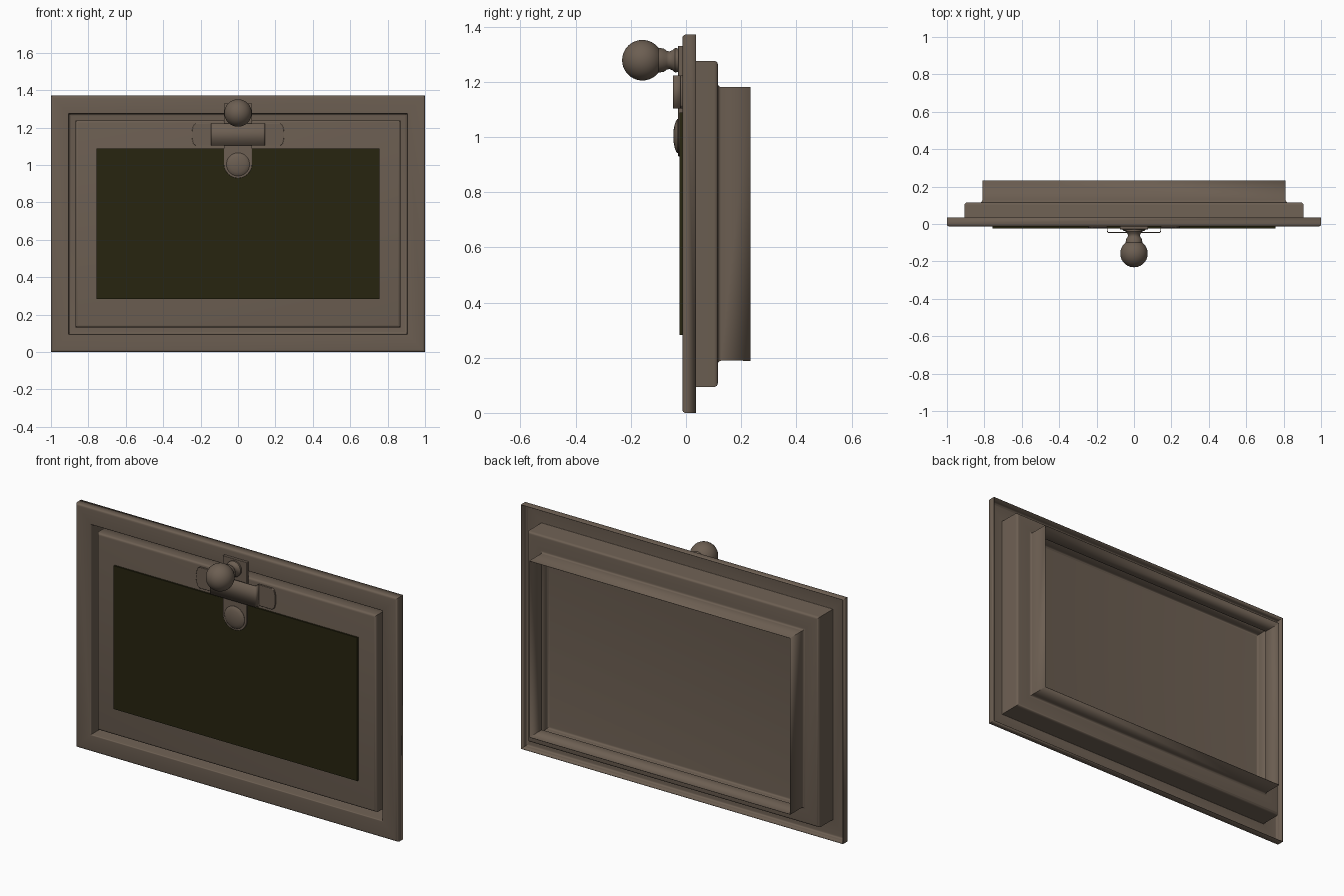
import bpy, bmesh, math

if "Cube" in bpy.data.objects:
    bpy.data.objects.remove(bpy.data.objects["Cube"], do_unlink=True)


def material(name, rgb):
    m = bpy.data.materials.new(name)
    m.use_nodes = True
    m.diffuse_color = (*rgb, 1)
    m.node_tree.nodes["Principled BSDF"].inputs["Base Color"].default_value = (*rgb, 1)
    return m


METAL = material("warm_grey_metal", (0.15, 0.113, 0.084))
GLASS = material("dark_olive_glass", (0.02, 0.018, 0.005))
W, H = 1.0, 1.37          # half width and height of the frame
FRONT = -0.012            # front plane of the frame and door


def finish(name, bm, mat, sheet=0, bevel=0):
    me = bpy.data.meshes.new(name)
    bm.normal_update()
    bm.to_mesh(me)
    bm.free()
    me.materials.append(mat)
    ob = bpy.data.objects.new(name, me)
    bpy.context.collection.objects.link(ob)
    if sheet:
        mod = ob.modifiers.new("Sheet", "SOLIDIFY")
        mod.thickness, mod.offset = sheet, 0
    if bevel:
        mod = ob.modifiers.new("Bevel", "BEVEL")
        mod.width, mod.segments, mod.limit_method = bevel, 2, "ANGLE"
    bpy.ops.object.select_all(action="DESELECT")
    ob.select_set(True)
    bpy.context.view_layer.objects.active = ob
    bpy.ops.object.shade_smooth_by_angle(angle=math.radians(35))
    return ob


def arc(cx, cy, r, start, end, n=4):
    """Points of an arc, angles in degrees."""
    angles = [math.radians(start + (end - start) * i / n) for i in range(n + 1)]
    return [(cx + r * math.cos(a), cy + r * math.sin(a)) for a in angles]


def rect_sweep(name, profile, cap=False):
    """Sweep (inset, y) points around the door outline as bent sheet metal."""
    bm = bmesh.new()
    rings = [[bm.verts.new((sx * (W - i), y, z)) for sx, z in
              ((-1, i), (1, i), (1, H - i), (-1, H - i))] for i, y in profile]
    for a, b in zip(rings, rings[1:]):
        for k in range(4):
            n = (k + 1) % 4
            bm.faces.new((a[k], a[n], b[n], b[k]))
    if cap:
        bm.faces.new(rings[-1])
    return finish(name, bm, METAL, sheet=0.003)


def prism(name, outline, y0, y1, mat, bevel=0):
    """Extrude an (x, z) outline from y0 to y1."""
    bm = bmesh.new()
    face = bm.faces.new([bm.verts.new((x, y0, z)) for x, z in outline])
    out = bmesh.ops.extrude_face_region(bm, geom=[face])["geom"]
    for v in out:
        if isinstance(v, bmesh.types.BMVert):
            v.co.y = y1
    bmesh.ops.recalc_face_normals(bm, faces=bm.faces)
    return finish(name, bm, mat, bevel=bevel)


def lathe(name, profile, z, steps=40):
    """Spin (radius, y) points around the y axis at height z."""
    bm = bmesh.new()
    verts = [bm.verts.new((r, y, z)) for r, y in profile]
    edges = [bm.edges.new(p) for p in zip(verts, verts[1:])]
    bmesh.ops.spin(bm, geom=verts + edges, cent=(0, 0, z), axis=(0, 1, 0),
                   angle=math.tau, steps=steps)
    bmesh.ops.remove_doubles(bm, verts=bm.verts, dist=0.0004)
    bmesh.ops.recalc_face_normals(bm, faces=bm.faces)
    return finish(name, bm, METAL)


# Stepped sheet frame: outer lip, flat face, pocket and rear sleeve
R = 0.013
rect_sweep("stepped_frame",
           [(0, 0.036)] + arc(R, FRONT + R, R, 180, 270)
           + arc(0.095 - 0.005, FRONT + 0.005, 0.005, -90, 0)
           + arc(0.095 + R, 0.114 - R, R, 180, 90)
           + arc(0.19 - R, 0.114 + R, R, -90, 0)
           + [(0.19, 0.233)])

# Shallow door pan set inside the pocket
rect_sweep("door_panel",
           [(0.132, 0.1)] + arc(0.132 + R, FRONT + R, R, 180, 270), cap=True)

# Window pane
prism("window_pane", [(-0.757, 0.283), (0.757, 0.283), (0.757, 1.088), (-0.757, 1.088)],
      FRONT, -0.023, GLASS)

# Sliding latch tongue with a rounded lower end
prism("latch_slide", arc(0, 1.005, 0.075, 180, 360, 24) + [(0.075, 1.33), (-0.075, 1.33)],
      FRONT, -0.029, METAL, bevel=0.002)

# Raised strap over the slide
strap = bmesh.new()
path = ([(-0.143, FRONT)] + arc(-0.135, -0.037, 0.008, 180, 270)
        + arc(0.135, -0.037, 0.008, 270, 360) + [(0.143, FRONT)])
rows = [[strap.verts.new((x, y, z)) for x, y in path] for z in (1.103, 1.222)]
for k in range(len(path) - 1):
    strap.faces.new((rows[0][k], rows[0][k + 1], rows[1][k + 1], rows[1][k]))
finish("latch_strap", strap, METAL, sheet=0.005)

# Strap feet with bowed ends
for side, label in ((1, "left"), (-1, "right")):
    bow = arc(0.1, 1.1625, 0.147, -20, 20, 8)
    outline = [(0.143, 1.103), (0.225, 1.103)] + bow + [(0.225, 1.222), (0.143, 1.222)]
    prism("strap_foot_" + label, [(side * x, z) for x, z in outline],
          FRONT, -0.021, METAL, bevel=0.002)

# Domed button on the tongue
lathe("domed_button", [(0.062, -0.027), (0.062, -0.031), (0.056, -0.036),
                       (0.042, -0.041), (0.022, -0.045), (0, -0.046)], 1.003)

# Ball knob with a waisted neck
lathe("ball_knob", [(0, -0.027), (0.043, -0.027), (0.044, -0.04), (0.036, -0.05),
                    (0.032, -0.06), (0.034, -0.07), (0.042, -0.08), (0.045, -0.1)]
      + arc(0, -0.158, 0.0735, 52, -90, 18), 1.278)
